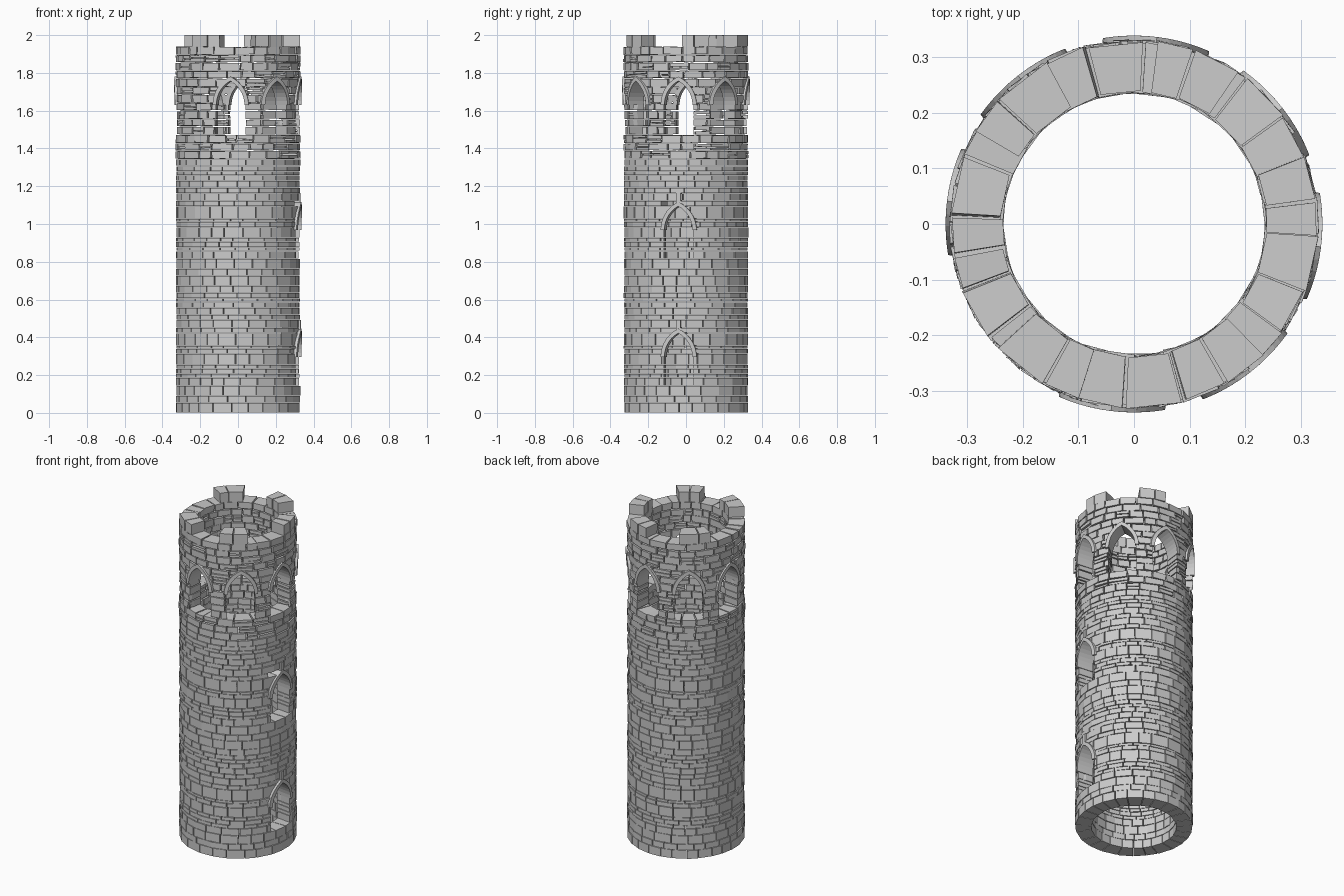
import bpy, bmesh, math, random
from mathutils import Matrix, Vector

if "Cube" in bpy.data.objects:
    bpy.data.objects.remove(bpy.data.objects["Cube"])

random.seed(7)
R_OUT, R_IN = 0.328, 0.238
FACES = [(0, 3, 2, 1), (4, 5, 6, 7), (0, 1, 5, 4), (1, 2, 6, 5), (2, 3, 7, 6), (3, 0, 4, 7)]


def finish(bm, name):
    bmesh.ops.recalc_face_normals(bm, faces=bm.faces[:])
    me = bpy.data.meshes.new(name)
    bm.to_mesh(me)
    bm.free()
    ob = bpy.data.objects.new(name, me)
    bpy.context.collection.objects.link(ob)
    return ob


def hexa(bm, pts):
    vs = [bm.verts.new(p) for p in pts]
    for f in FACES:
        bm.faces.new([vs[i] for i in f])


def brick(bm, a0, a1, z0, z1, gap=0.0025, jit=0.0, rjit=0.002, r_out=R_OUT):
    """Full-depth wall stone between two angles and two heights."""
    j = lambda: random.uniform(-jit, jit)
    ro = r_out + random.uniform(-rjit, rjit)
    ri = R_IN + random.uniform(-rjit, rjit)
    corners = []
    for z, s in ((z0, 1), (z1, -1)):
        for a, t in ((a0, 1), (a1, -1)):
            corners.append((a + (t * gap + j()) / 0.3, z + s * gap * 0.8 + j()))
    pts = []
    for c in ((corners[0], corners[1]), (corners[2], corners[3])):
        (al, zl), (ah, zh) = c
        for r, a, z in ((ri, al, zl), (ro, al, zl), (ro, ah, zh), (ri, ah, zh)):
            pts.append((r * math.cos(a), r * math.sin(a), z))
    hexa(bm, pts)


def course(bm, z0, z1, lo, hi, split=0.0, **kw):
    """One ring of stones with random widths; some are split in two heights."""
    widths, total = [], 0
    while total < 2 * math.pi:
        widths.append(random.uniform(lo, hi))
        total += widths[-1]
    a = random.uniform(0, 1)
    for w in widths:
        b = a + w * 2 * math.pi / total
        if random.random() < split:
            zm = z0 + (z1 - z0) * random.uniform(0.4, 0.6)
            brick(bm, a, b, z0, zm, **kw)
            brick(bm, a, b, zm, z1, **kw)
        else:
            brick(bm, a, b, z0, z1, **kw)
        a = b


# Pointed arch curve: half-width w, curve radius r, centres at +-(w - r)
ARCH_W, ARCH_R, RIM = 0.096, 0.166, 0.021


def arch(w, r, n):
    end = math.acos((r - w) / r)
    return [(w - r + r * math.cos(end * i / n), r * math.sin(end * i / n)) for i in range(n + 1)]


def opening(bm, deg, sill, spring):
    """Window-shaped cutter prism pointing outward at an angle."""
    side = arch(ARCH_W - RIM + 0.004, ARCH_R - RIM + 0.004, 7)
    w = side[0][0]
    prof = [(-w, sill), (w, sill)] + [(y, spring + z) for y, z in side]
    prof += [(-y, spring + z) for y, z in side[-2::-1]]
    rot = Matrix.Rotation(math.radians(deg), 3, 'Z')
    lo = [bm.verts.new(rot @ Vector((0.21, y, z))) for y, z in prof]
    hi = [bm.verts.new(rot @ Vector((0.42, y, z))) for y, z in prof]
    n = len(prof)
    bm.faces.new(lo[::-1])
    bm.faces.new(hi)
    for i in range(n):
        k = (i + 1) % n
        bm.faces.new((lo[i], lo[k], hi[k], hi[i]))


def rim(bm, deg, spring, n=7):
    """Moulded arch stones following the curve of the wall."""
    rot = Matrix.Rotation(math.radians(deg), 3, 'Z')
    inner = arch(ARCH_W - RIM, ARCH_R - RIM, n)
    outer = arch(ARCH_W, ARCH_R, n)

    def put(r, yz):
        return rot @ Vector((math.sqrt(r * r - yz[0] ** 2), yz[0], spring + yz[1]))
    for s in (1, -1):
        for i in range(n):
            quad = [(s * y, z) for y, z in (inner[i], outer[i], outer[i + 1], inner[i + 1])]
            hexa(bm, [put(R_IN, q) for q in quad] + [put(0.338, q) for q in quad])


def cut(ob, windows):
    bm = bmesh.new()
    for win in windows:
        opening(bm, *win)
    cutter = finish(bm, "window_cutter")
    cutter.hide_render = True
    mod = ob.modifiers.new("windows", 'BOOLEAN')
    mod.operation = 'DIFFERENCE'
    mod.solver = 'EXACT'
    mod.object = cutter
    bpy.context.view_layer.objects.active = ob
    bpy.ops.object.modifier_apply(modifier=mod.name)
    bpy.data.objects.remove(cutter)


# Lower shaft: the same set of regular courses stacked twice
LEVELS = [0, .053, .09, .143, .185, .206, .233, .254, .312, .339, .355,
          .423, .45, .492, .519, .556, .587, .608, .635, .672]
bm = bmesh.new()
for base in (0, 0.672):
    for z0, z1 in zip(LEVELS, LEVELS[1:]):
        course(bm, base + z0, base + z1, 0.2, 0.33, gap=0.0018)
shaft = finish(bm, "lower_shaft")
low_windows = [(-7, 0.143, 0.295), (-7, 0.815, 0.967)]
cut(shaft, low_windows)

# Upper storey: rougher courses with uneven stones
bm = bmesh.new()
z = 1.344
for h in (.044, .04, .044, .045, .038, .046, .04, .044, .04, .046, .04, .044, .04, .045):
    top = z + h
    course(bm, z, top, 0.18, 0.36, split=0.25 if top < 1.9 else 0,
           gap=0.0032, jit=0.0022, rjit=0.0035, r_out=0.329)
    z = top
upper = finish(bm, "upper_storey")
top_windows = [(-7 + 45 * k, 1.472, 1.63) for k in range(8) if k != 5]
cut(upper, top_windows)

# Arch mouldings over every window
bm = bmesh.new()
for deg, sill, spring in low_windows + top_windows:
    rim(bm, deg, spring)
finish(bm, "arch_mouldings")

# Keystones over the two lower windows
bm = bmesh.new()
for deg, sill, spring in low_windows:
    c = math.radians(deg)
    brick(bm, c - 0.045, c + 0.045, spring + 0.145, spring + 0.2, r_out=0.334)
finish(bm, "keystones")

# Battlements: five uneven blocks on the rim
bm = bmesh.new()
for a0, a1 in ((-4, 22), (55, 83), (118, 150), (222, 253), (286, 315)):
    mid = a0 + (a1 - a0) * random.uniform(0.4, 0.65)
    for p, q in ((a0, mid), (mid, a1)):
        brick(bm, math.radians(p), math.radians(q), z - 0.004, 2.002,
              gap=0.0025, jit=0.001, r_out=0.329)
finish(bm, "battlements")
